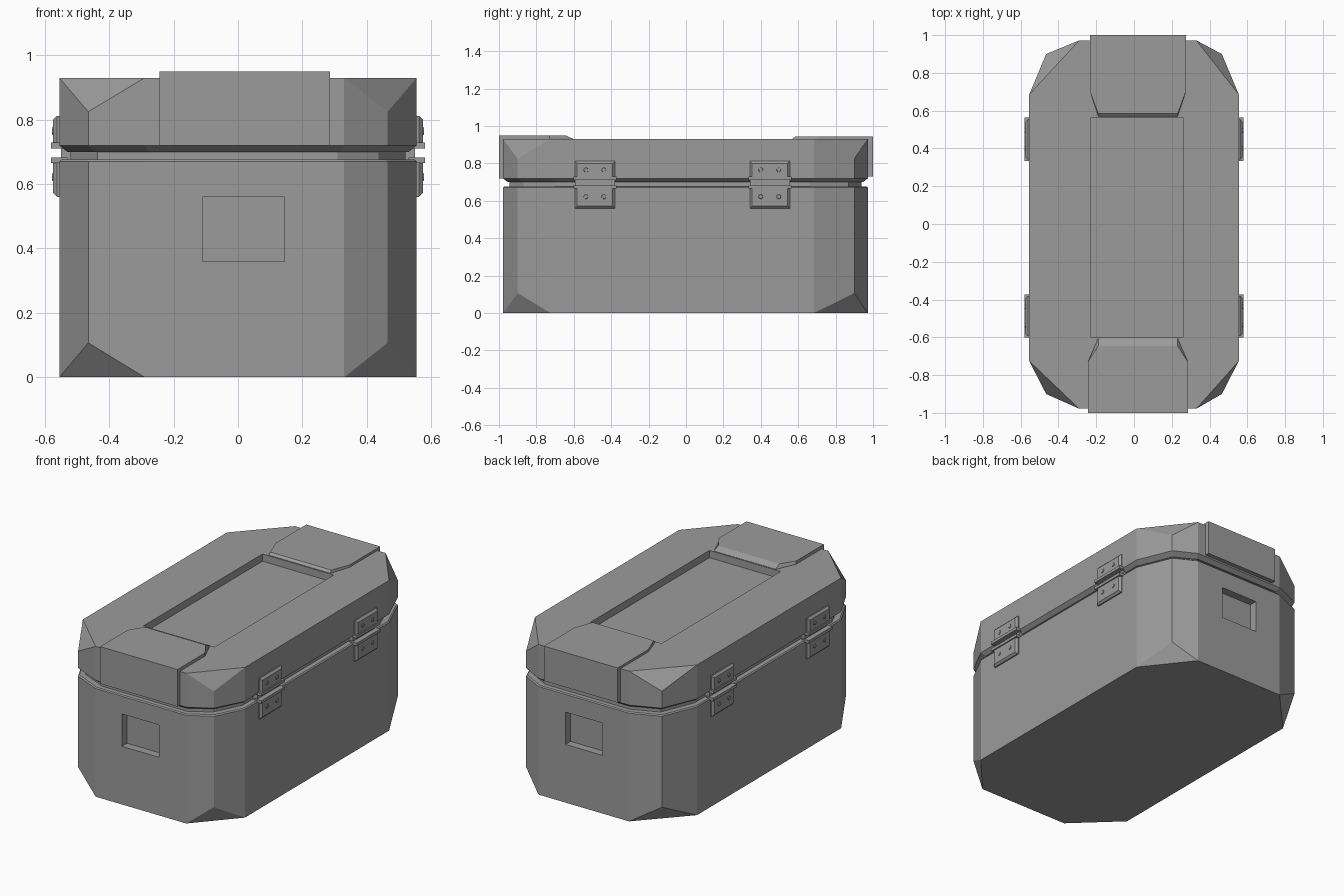
import bpy
import bmesh
from math import pi
from mathutils import Matrix, Vector

cube = bpy.data.objects.get("Cube")
if cube:
    bpy.data.objects.remove(cube, do_unlink=True)

# One grey for the whole case
GREY = (0.33, 0.33, 0.33, 1)
mat = bpy.data.materials.new("case grey")
mat.use_nodes = True
mat.diffuse_color = GREY
bsdf = mat.node_tree.nodes["Principled BSDF"]
bsdf.inputs["Base Color"].default_value = GREY
bsdf.inputs["Roughness"].default_value = 0.7


def finish(name, bm):
    bmesh.ops.recalc_face_normals(bm, faces=bm.faces)
    mesh = bpy.data.meshes.new(name)
    bm.to_mesh(mesh)
    bm.free()
    mesh.materials.append(mat)
    obj = bpy.data.objects.new(name, mesh)
    bpy.context.collection.objects.link(obj)
    return obj


def loft(bm, rings, caps=True):
    """Join rings of points with quads and close the ends."""
    loops = [[bm.verts.new(p) for p in ring] for ring in rings]
    n = len(loops[0])
    for a, b in zip(loops, loops[1:]):
        for i in range(n):
            j = (i + 1) % n
            bm.faces.new((a[i], a[j], b[j], b[i]))
    if caps:
        bm.faces.new(loops[0])
        bm.faces.new(loops[-1])
    return loops


def box(bm, lo, hi):
    size = Vector(hi) - Vector(lo)
    mid = (Vector(hi) + Vector(lo)) / 2
    m = Matrix.Translation(mid) @ Matrix.Diagonal((*size, 1))
    bmesh.ops.create_cube(bm, size=1, matrix=m)


def recess(obj, lo, hi):
    """Cut a box-shaped pocket and drop the cutter."""
    bm = bmesh.new()
    box(bm, lo, hi)
    cutter = finish("cutter", bm)
    cutter.hide_render = True
    mod = obj.modifiers.new("recess", 'BOOLEAN')
    mod.operation = 'DIFFERENCE'
    mod.solver = 'EXACT'
    mod.object = cutter
    bpy.context.view_layer.objects.active = obj
    bpy.ops.object.modifier_apply(modifier=mod.name)
    bpy.data.objects.remove(cutter, do_unlink=True)


# Plan outline: each corner is a side point, a middle point and an end point
PLAN = [(0.555, 0.685), (0.465, 0.90), (0.33, 0.972),
        (-0.29, 0.972), (-0.465, 0.90), (-0.555, 0.685),
        (-0.555, -0.725), (-0.465, -0.90), (-0.29, -0.978),
        (0.33, -0.978), (0.465, -0.90), (0.555, -0.725)]
MIDDLES = (1, 4, 7, 10)


def outline(z, inset=0.0, corner_z=None):
    ring = []
    for i, (x, y) in enumerate(PLAN):
        h = corner_z if corner_z is not None and i in MIDDLES else z
        ring.append((x * (1 - inset / 0.555), y * (1 - inset / 0.975), h))
    return ring


def shell(name, rings, clipped):
    """Loft whose clipped end has a triangular facet at each corner."""
    bm = bmesh.new()
    loops = loft(bm, rings, caps=False)
    for k, loop in ((0, loops[0]), (-1, loops[-1])):
        if k == clipped:
            for i in MIDDLES:
                bm.faces.new((loop[i - 1], loop[i], loop[i + 1]))
            bm.faces.new([v for i, v in enumerate(loop) if i not in MIDDLES])
        else:
            bm.faces.new(loop)
    return finish(name, bm)


# Lower body with a pocket in each end
body = shell("body", [outline(0, corner_z=0.107), outline(0.67),
                      outline(0.676, 0.006)], 0)
for y0, y1 in ((-1.1, -0.928), (0.922, 1.1)):
    recess(body, (-0.11, y0, 0.36), (0.145, y1, 0.56))

# Seal between body and lid
bm = bmesh.new()
loft(bm, [outline(0.66, 0.035), outline(0.71, 0.035)])
finish("seal", bm)

# Lid with a long sunken panel
lid = shell("lid", [outline(0.70, 0.025), outline(0.72),
                    outline(0.93, corner_z=0.825)], -1)
recess(lid, (-0.228, -0.6, 0.885), (0.26, 0.565, 1.1))


# Raised end plates that narrow toward the sunken panel
def end_plate(name, half, end, neck, inner, bottom, top, slope):
    cx = 0.021
    tip = 0.21
    s = 1 if end > 0 else -1
    plan = [(-half, end), (half, end), (half, neck),
            (tip, inner + s * slope), (-tip, inner + s * slope), (-half, neck)]
    low = [(cx + x, y, bottom) for x, y in plan]
    mid = [(cx + x, inner if i in (3, 4) else y, 0.932)
           for i, (x, y) in enumerate(plan)]
    high = [(cx + x, y, top) for x, y in plan]
    bm = bmesh.new()
    loft(bm, [low, mid, high])
    finish(name, bm)


end_plate("front_plate", 0.265, -1.0, -0.73, -0.605, 0.72, 0.95, 0.04)
end_plate("back_plate", 0.253, 1.0, 0.70, 0.57, 0.73, 0.945, 0.015)


# Hinges: two bevelled leaves, two ribs, a pin bar and four screws
def hinge(name, side, yc):
    bm = bmesh.new()
    w = 0.107
    for z0, z1 in ((0.715, 0.812), (0.56, 0.678)):
        rings = []
        for x, d in ((0.54, 0), (0.562, 0), (0.574, 0.012)):
            rings.append([(x, yc - w + d, z0 + d), (x, yc + w - d, z0 + d),
                          (x, yc + w - d, z1 - d), (x, yc - w + d, z1 - d)])
        loft(bm, rings)
    for z in (0.674, 0.72):
        box(bm, (0.53, yc - 0.115, z - 0.009), (0.581, yc + 0.115, z + 0.009))
    box(bm, (0.51, yc - w, 0.67), (0.55, yc + w, 0.72))
    for dy in (-0.048, 0.048):
        for z in (0.765, 0.622):
            m = Matrix.Translation((0.575, yc + dy, z)) @ Matrix.Rotation(pi / 2, 4, 'Y')
            bmesh.ops.create_cone(bm, cap_ends=True, segments=12, radius1=0.013,
                                  radius2=0.011, depth=0.007, matrix=m)
    bmesh.ops.scale(bm, vec=(side, 1, 1), verts=bm.verts)
    finish(name, bm)


for side, label in ((1, "left"), (-1, "right")):
    hinge("front_hinge_" + label, side, -0.487)
    hinge("back_hinge_" + label, side, 0.448)
